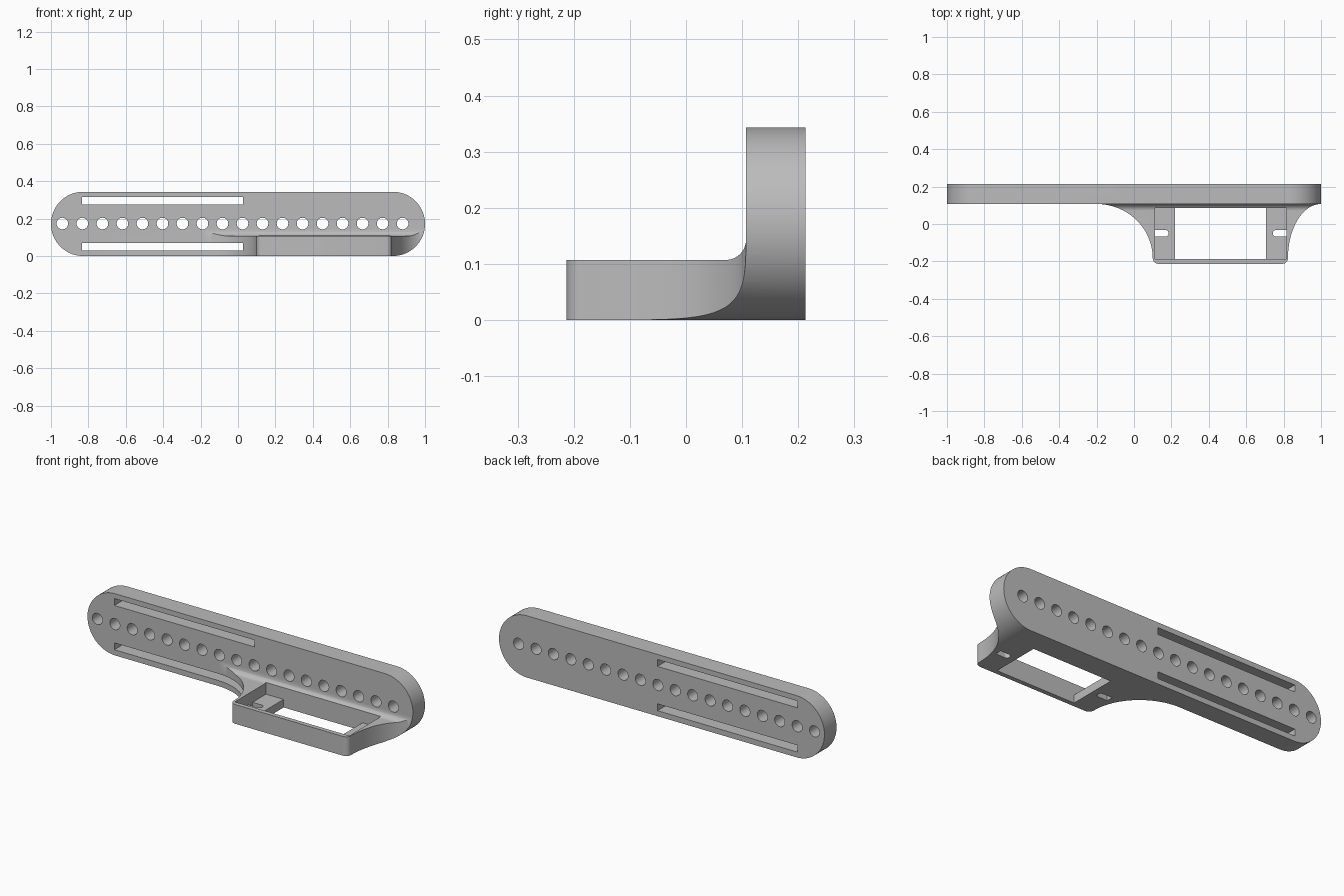
import bpy
import bmesh
from math import cos, sin, pi, radians

cube = bpy.data.objects.get("Cube")
if cube:
    bpy.data.objects.remove(cube)

# Main dimensions
HEIGHT = 0.343
MID = HEIGHT / 2
BACK, PLATE_FRONT, FRONT = 0.213, 0.107, -0.213
BRACKET_TOP = 0.107
FILLET = 0.036


def arc(cx, cy, rx, ry, start, end, steps=24):
    """Points along an elliptical arc, angles in degrees."""
    angles = [radians(start + (end - start) * i / steps) for i in range(steps + 1)]
    return [(cx + rx * cos(a), cy + ry * sin(a)) for a in angles]


def prism(name, outline, axis, low, high):
    """Extrude a flat outline along the x, y or z axis."""
    place = {"x": lambda u, v, d: (d, u, v),
             "y": lambda u, v, d: (u, d, v),
             "z": lambda u, v, d: (u, v, d)}[axis]
    bm = bmesh.new()
    near = [bm.verts.new(place(u, v, low)) for u, v in outline]
    far = [bm.verts.new(place(u, v, high)) for u, v in outline]
    bm.faces.new(near)
    bm.faces.new(far)
    for i in range(len(near)):
        j = (i + 1) % len(near)
        bm.faces.new((near[i], near[j], far[j], far[i]))
    bmesh.ops.recalc_face_normals(bm, faces=bm.faces)
    mesh = bpy.data.meshes.new(name)
    bm.to_mesh(mesh)
    bm.free()
    obj = bpy.data.objects.new(name, mesh)
    bpy.context.collection.objects.link(obj)
    return obj


def rect(u0, u1, v0, v1):
    return [(u0, v0), (u1, v0), (u1, v1), (u0, v1)]


def combine(target, tool, operation):
    """Apply a boolean and discard the tool."""
    mod = target.modifiers.new("shape", "BOOLEAN")
    mod.operation, mod.solver, mod.object = operation, "EXACT", tool
    bpy.context.view_layer.objects.active = target
    bpy.ops.object.modifier_apply(modifier=mod.name)
    bpy.data.objects.remove(tool)


# Rounded bar seen from the front
end = 1 - MID
bar = arc(end, MID, MID, MID, -90, 90, 48) + arc(-end, MID, MID, MID, 90, 270, 48)
body = prism("mounting_bracket", bar, "y", FRONT - 0.05, BACK)

# L-shaped side section with a filleted inner corner
side = [(-0.4, -0.1), (0.3, -0.1), (0.3, 0.5), (PLATE_FRONT, 0.5)]
side += arc(PLATE_FRONT - FILLET, BRACKET_TOP + FILLET, FILLET, FILLET, 0, -90, 12)
side += [(-0.4, BRACKET_TOP)]
combine(body, prism("side_section", side, "x", -1.2, 1.2), "INTERSECT")

# Plan outline: straight plate flaring into the shelf
left, right, corner = 0.1, 0.823, 0.03
base = FRONT + corner
sweep = PLATE_FRONT - base
plan = [(1.2, 0.4), (-1.2, 0.4), (-1.2, PLATE_FRONT)]
plan += arc(left - 0.3, base, 0.3, sweep, 90, 0, 32)
plan += arc(left + corner, base, corner, corner, 180, 270, 8)[1:]
plan += arc(right - corner, base, corner, corner, 270, 360, 8)
plan += arc(1.0, base, 1.0 - right, sweep, 180, 90, 32)[1:]
plan += [(1.2, PLATE_FRONT)]
combine(body, prism("plan_outline", plan, "z", -0.2, 0.6), "INTERSECT")

# Row of round holes
for i in range(18):
    hole = arc(-0.939 + 0.107 * i, MID + 0.002, 0.031, 0.031, 0, 360, 32)[:-1]
    combine(body, prism("hole", hole, "y", -0.4, 0.4), "DIFFERENCE")

# Two long slots
for z in (MID - 0.122, MID + 0.124):
    slot = rect(-0.835, 0.026, z - 0.019, z + 0.019)
    combine(body, prism("slot", slot, "y", -0.4, 0.4), "DIFFERENCE")

# Pocket with a ledge at each end and an open window between them
pocket = rect(0.112, 0.815, -0.188, 0.086)
combine(body, prism("pocket", pocket, "z", 0.045, 0.3), "DIFFERENCE")
window = rect(0.22, 0.705, -0.188, 0.086)
combine(body, prism("window", window, "z", -0.1, 0.1), "DIFFERENCE")

# Screw notches through the ledges, rounded towards the window
for wall, way in ((0.112, 1), (0.815, -1)):
    tip = arc(wall + way * 0.055, -0.05, way * 0.018, 0.018, -90, 90, 12)
    notch = [(wall, -0.068)] + tip + [(wall, -0.032)]
    combine(body, prism("notch", notch, "z", -0.1, 0.1), "DIFFERENCE")

# Single grey finish
grey = bpy.data.materials.new("plain_grey")
grey.use_nodes = True
colour = (0.5, 0.5, 0.5, 1)
grey.diffuse_color = colour
grey.node_tree.nodes["Principled BSDF"].inputs["Base Color"].default_value = colour
body.data.materials.clear()
body.data.materials.append(grey)

# Smooth curves, crisp edges
bpy.ops.object.select_all(action="DESELECT")
body.select_set(True)
bpy.context.view_layer.objects.active = body
bpy.ops.object.shade_smooth_by_angle(angle=radians(30))
